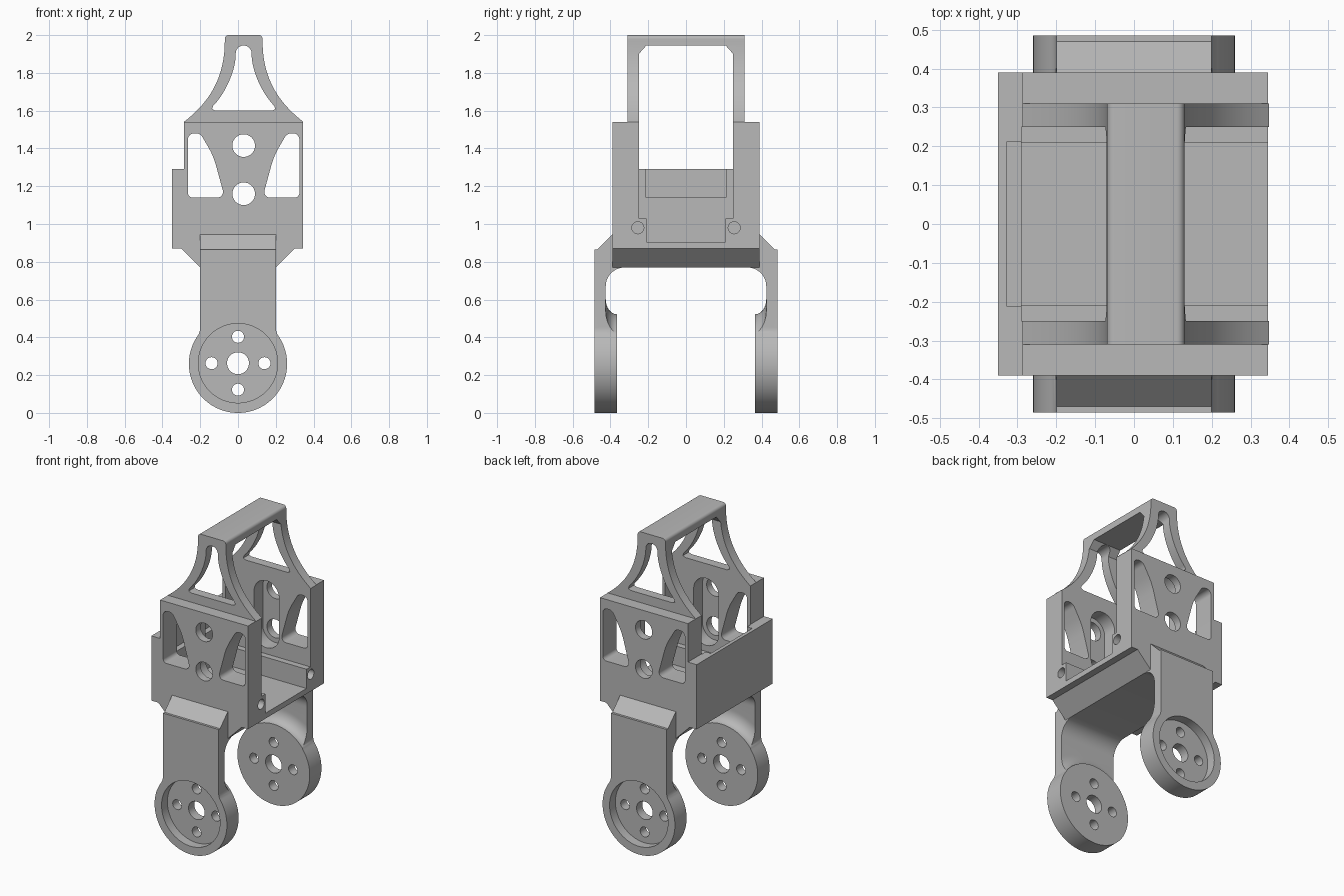
import bpy, bmesh, math
from mathutils import Vector
from mathutils.geometry import interpolate_bezier

if "Cube" in bpy.data.objects:
    bpy.data.objects.remove(bpy.data.objects["Cube"])

GREY = (0.48, 0.48, 0.48, 1)
metal = bpy.data.materials.new("plain grey")
metal.use_nodes = True
metal.diffuse_color = GREY
metal.node_tree.nodes["Principled BSDF"].inputs["Base Color"].default_value = GREY

MID = 0.03  # centre line of the plates and handle


def flip(points):
    """Mirror an outline about the plate centre line, keeping its winding."""
    return [(2 * MID - p[0], *p[1:]) for p in reversed(points)]


def arc(cx, cy, r, start, end, n=24):
    return [(cx + r * math.cos(math.radians(start + (end - start) * i / n)),
             cy + r * math.sin(math.radians(start + (end - start) * i / n)))
            for i in range(n + 1)]


def circle(cx, cy, r, n=40):
    return arc(cx, cy, r, 0, 360, n)[:-1]


def bezier(*ctrl):
    return [tuple(p)[:2] for p in interpolate_bezier(*[Vector((*c, 0)) for c in ctrl], 24)]


def rounded(corners, n=10):
    """Outline whose corners (a, b, radius) are rounded."""
    out = []
    for i, c in enumerate(corners):
        p = Vector(c[:2])
        r = c[2] if len(c) > 2 else 0
        if not r:
            out.append(tuple(p))
            continue
        u = (Vector(corners[i - 1][:2]) - p).normalized()
        v = (Vector(corners[(i + 1) % len(corners)][:2]) - p).normalized()
        half = u.angle(v) / 2
        mid = p + (u + v).normalized() * r / math.sin(half)
        s = p + u * r / math.tan(half) - mid
        e = p + v * r / math.tan(half) - mid
        a0 = math.atan2(s.y, s.x)
        da = math.atan2(s.x * e.y - s.y * e.x, s.dot(e))
        out += [(mid.x + r * math.cos(a0 + da * k / n),
                 mid.y + r * math.sin(a0 + da * k / n)) for k in range(n + 1)]
    return out


def finish(name, bm):
    bmesh.ops.recalc_face_normals(bm, faces=bm.faces)
    mesh = bpy.data.meshes.new(name)
    bm.to_mesh(mesh)
    bm.free()
    mesh.materials.append(metal)
    obj = bpy.data.objects.new(name, mesh)
    bpy.context.collection.objects.link(obj)
    return obj


def prism(name, outline, axis, lo, hi):
    """Extrude an outline along x (outline is y, z) or y (outline is x, z)."""
    bm = bmesh.new()
    place = (lambda a, b: (lo, a, b)) if axis == "x" else (lambda a, b: (a, lo, b))
    face = bm.faces.new([bm.verts.new(place(*p)) for p in outline])
    step = (hi - lo, 0, 0) if axis == "x" else (0, hi - lo, 0)
    ext = bmesh.ops.extrude_face_region(bm, geom=[face])["geom"]
    bmesh.ops.translate(bm, vec=step, verts=[g for g in ext if isinstance(g, bmesh.types.BMVert)])
    return finish(name, bm)


def combine(obj, tool, operation="DIFFERENCE"):
    bpy.ops.object.select_all(action="DESELECT")
    bpy.context.view_layer.objects.active = obj
    obj.select_set(True)
    mod = obj.modifiers.new("cut", "BOOLEAN")
    mod.operation, mod.solver, mod.object = operation, "EXACT", tool
    bpy.ops.object.modifier_apply(modifier=mod.name)
    bpy.data.objects.remove(tool)


def cut(obj, outline, axis="y", lo=-0.6, hi=0.6):
    combine(obj, prism("cutter", outline, axis, lo, hi))


def rect(a0, a1, b0, b1):
    return [(a0, b0), (a1, b0), (a1, b1), (a0, b1)]


# Opening running through the cradle and the handle, wider above the floor step
half = [(0.21, 0.905), (0.21, 1.03), (0.25, 1.03), (0.25, 1.90), (0.21, 1.945)]
opening = half + [(-y, z) for y, z in reversed(half)]

# Cradle: two side plates, floor and end wall
cradle = prism("cradle", [(-0.35, 0.87), (0.345, 0.87), (0.345, 1.54), (-0.287, 1.54),
                          (-0.287, 1.29), (-0.35, 1.29)], "y", -0.39, 0.39)
cut(cradle, opening, "x", -0.29, 0.6)
cut(cradle, rect(-0.212, 0.212, 1.14, 1.35), "x", -0.327, -0.2)
window = rounded([(-0.265, 1.14, 0.025), (-0.07, 1.14, 0.03), (-0.13, 1.36, 0.4),
                  (-0.2, 1.48, 0.04), (-0.265, 1.48, 0.033)])
for shape in (window, flip(window), circle(MID, 1.415, 0.06), circle(MID, 1.16, 0.06)):
    cut(cradle, shape)
# Slotted pockets on the inner plate faces
slot = arc(MID, 1.415, 0.09, 0, 180) + arc(MID, 1.16, 0.09, 180, 360)
cut(cradle, slot, "y", -0.34, 0.34)
# Screw holes in the open end
for y in (-0.255, 0.255):
    cut(cradle, circle(y, 0.98, 0.032, 24), "x", 0.15, 0.5)

# Handle: flared sides joined by a top bar
flank = bezier((-0.287, 1.54), (-0.13, 1.66), (-0.07, 1.80), (-0.07, 1.97))
flank += arc(-0.05, 1.98, 0.02, 180, 90, 6)
handle = prism("handle", flank + flip(flank), "y", -0.31, 0.31)
cut(handle, opening, "x", -0.6, 0.6)
side = [(-0.12, 1.6), (-0.137, 1.608)]
side += bezier((-0.132, 1.625), (-0.06, 1.70), (-0.012, 1.82), (-0.012, 1.90))
cut(handle, side + arc(MID, 1.903, 0.042, 180, 0) + flip(side))

# Yoke under the cradle, with filleted inner corners and wedge shoulders
edge = [(0.425, 0.66), (0.485, 0.66), (0.485, 0.865), (0.47, 0.865), (0.39, 0.945), (0.39, 0.87)]
yoke = prism("yoke", rounded([(-0.425, 0.77, 0.1), (0.425, 0.77, 0.1)] + edge
                             + [(-y, z) for y, z in reversed(edge)]), "x", -0.2, 0.2)
base = prism("base", [(-0.2, 0.77), (0.2, 0.77), (0.3, 0.87), (-0.3, 0.87)], "y", -0.39, 0.39)
combine(yoke, base, "UNION")


def leg(name, s):
    """Strap ending in a thick round hub; s is the side along y."""
    fx, fr = 0.28, 0.08
    fz = math.sqrt((0.26 + fr) ** 2 - fx ** 2)
    ang = math.degrees(math.atan2(fz, fx))
    outline = [(-0.2, 0.66), (0.2, 0.66)]
    outline += arc(fx, 0.26 + fz, fr, 180, 180 + ang, 8)
    outline += arc(0, 0.26, 0.26, ang, -180 - ang, 72)[1:]
    outline += arc(-fx, 0.26 + fz, fr, -ang, 0, 8)[1:]
    obj = prism(name, outline, "y", s * 0.365, s * 0.485)
    # Thin the strap, leaving a curved collar around the hub
    prof = [(0.342 - 0.08 * math.cos(t * math.pi / 20), 0.365 + 0.06 * math.sin(t * math.pi / 20))
            for t in range(11)] + [(0.6, 0.425), (0.6, 0.3), (0.262, 0.3)]
    bm = bmesh.new()
    vs = [bm.verts.new((r, s * y, 0.26)) for r, y in prof]
    es = [bm.edges.new((vs[i - 1], vs[i])) for i in range(len(vs))]
    bmesh.ops.spin(bm, geom=vs + es, cent=(0, 0, 0.26), axis=(0, 1, 0),
                   angle=math.tau, steps=72, use_merge=True)
    bmesh.ops.remove_doubles(bm, verts=bm.verts, dist=0.0001)
    combine(obj, finish("collar cutter", bm))
    # Outer recess, centre bore and four bolt holes
    cut(obj, circle(0, 0.263, 0.21, 64), "y", s * 0.425, s * 0.6)
    cut(obj, circle(0, 0.263, 0.058))
    for a, b in ((0.14, 0), (-0.14, 0), (0, 0.14), (0, -0.14)):
        cut(obj, circle(a, 0.263 + b, 0.032, 24))
    return obj


parts = [cradle, handle, yoke, leg("front_leg", -1), leg("back_leg", 1)]
for obj in parts:
    bpy.ops.object.select_all(action="DESELECT")
    bpy.context.view_layer.objects.active = obj
    obj.select_set(True)
    bpy.ops.object.shade_smooth_by_angle(angle=math.radians(30))
